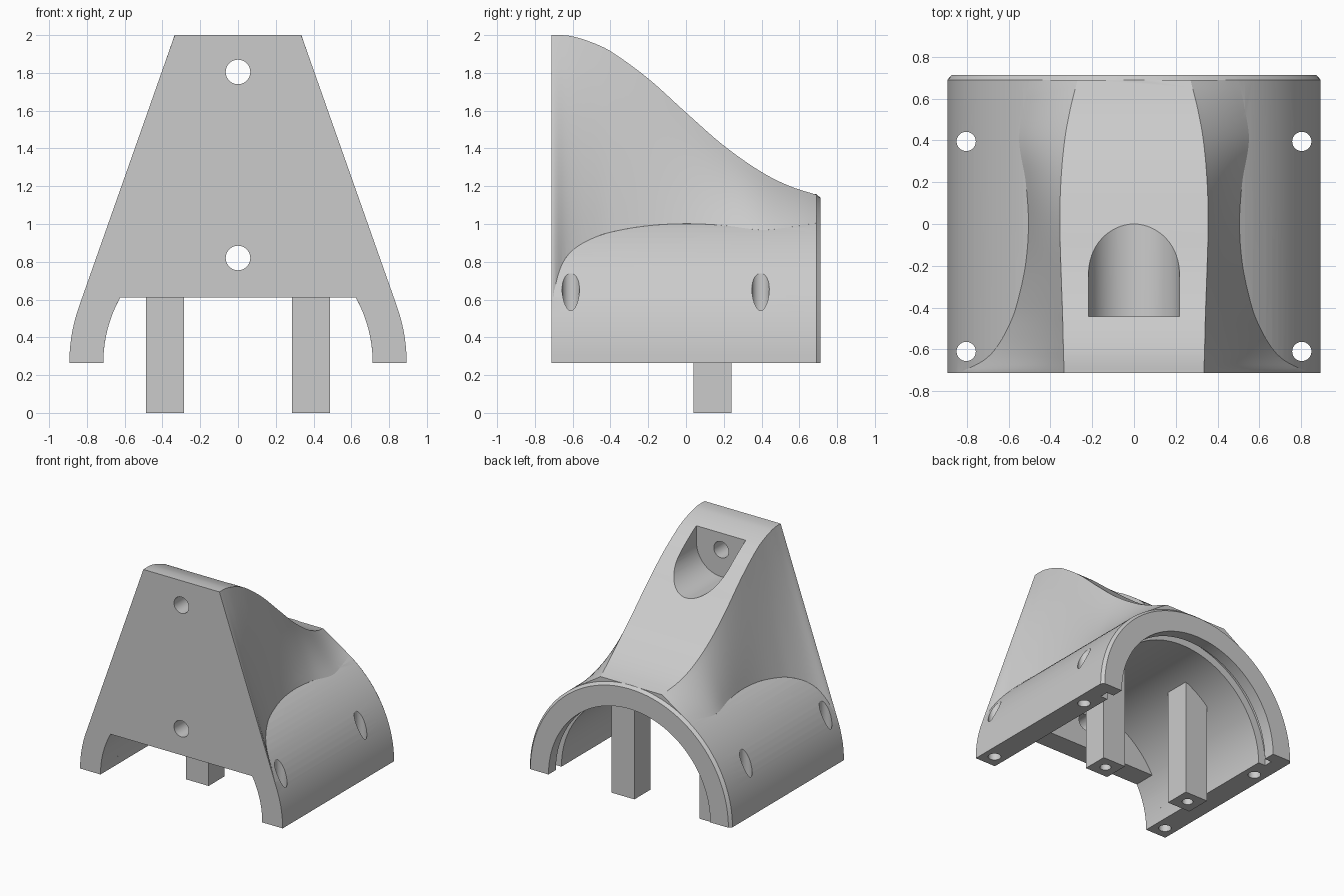
import bpy, bmesh, math
from mathutils import Vector

if "Cube" in bpy.data.objects:
    bpy.data.objects.remove(bpy.data.objects["Cube"])

ZC, R_OUT, R_IN, R_GROOVE = 0.265, 0.893, 0.713, 0.775   # arch centre height and radii
Y0, Y1 = -0.713, 0.713

grey = bpy.data.materials.new("light_grey")
grey.diffuse_color = (0.6, 0.6, 0.6, 1)
grey.use_nodes = True
grey.node_tree.nodes["Principled BSDF"].inputs["Base Color"].default_value = (0.6, 0.6, 0.6, 1)


def finish(name, bm):
    bmesh.ops.recalc_face_normals(bm, faces=bm.faces[:])
    mesh = bpy.data.meshes.new(name)
    bm.to_mesh(mesh)
    bm.free()
    mesh.materials.append(grey)
    ob = bpy.data.objects.new(name, mesh)
    bpy.context.collection.objects.link(ob)
    return ob


def loft(name, rings):
    """Solid through a series of rings with equal point counts."""
    bm = bmesh.new()
    vs = [[bm.verts.new(p) for p in ring] for ring in rings]
    n = len(rings[0])
    for a, b in zip(vs, vs[1:]):
        for i in range(n):
            j = (i + 1) % n
            bm.faces.new((a[i], a[j], b[j], b[i]))
    bm.faces.new(vs[0])
    bm.faces.new(vs[-1])
    return finish(name, bm)


def prism(name, profile, y0, y1):
    return loft(name, [[(x, y, z) for x, z in profile] for y in (y0, y1)])


def box(name, x0, x1, y0, y1, z0, z1):
    return prism(name, [(x0, z0), (x1, z0), (x1, z1), (x0, z1)], y0, y1)


def lathe(name, profile):
    """Revolve (radius, y) points about the arch axis."""
    bm = bmesh.new()
    vs = [bm.verts.new((r, y, ZC)) for r, y in profile]
    es = [bm.edges.new(e) for e in zip(vs, vs[1:])]
    bmesh.ops.spin(bm, geom=vs + es, cent=(0, 0, ZC), axis=(0, 1, 0),
                   angle=2 * math.pi, steps=128)
    bmesh.ops.remove_doubles(bm, verts=bm.verts[:], dist=1e-4)
    return finish(name, bm)


def rod(name, p0, p1, r):
    p0, p1 = Vector(p0), Vector(p1)
    u = Vector((1, 0, 0))
    v = (p1 - p0).normalized().cross(u)
    ts = [i * math.pi / 20 for i in range(40)]
    return loft(name, [[p + r * (u * math.cos(t) + v * math.sin(t)) for t in ts]
                       for p in (p0, p1)])


def combine(ob, tool, op="DIFFERENCE"):
    m = ob.modifiers.new(op.lower(), "BOOLEAN")
    m.operation, m.solver, m.object = op, "EXACT", tool
    bpy.context.view_layer.objects.active = ob
    bpy.ops.object.modifier_apply(modifier=m.name)
    bpy.data.objects.remove(tool)


def hermite(rows, y):
    """Smooth interpolation of station rows, keyed by their first value."""
    def slope(i, k):
        a, b = rows[max(i - 1, 0)], rows[min(i + 1, len(rows) - 1)]
        return (b[k] - a[k]) / (b[0] - a[0])
    i = max(j for j in range(len(rows) - 1) if rows[j][0] <= y + 1e-9)
    h = rows[i + 1][0] - rows[i][0]
    t = (y - rows[i][0]) / h
    return [(2*t**3 - 3*t**2 + 1) * rows[i][k] + (t**3 - 2*t*t + t) * h * slope(i, k)
            + (3*t*t - 2*t**3) * rows[i + 1][k] + (t**3 - t*t) * h * slope(i + 1, k)
            for k in (1, 2, 3)]


# Fin stations: y, top height, half width at top, half width where it meets the arch
STATIONS = [(Y0, 2.0, 0.335, 0.843), (-0.66, 2.0, 0.336, 0.73), (-0.6, 1.993, 0.338, 0.665),
            (-0.5, 1.962, 0.34, 0.605), (-0.4, 1.915, 0.343, 0.565), (-0.2, 1.77, 0.35, 0.52),
            (0.0, 1.59, 0.355, 0.505), (0.2, 1.415, 0.35, 0.518), (0.4, 1.275, 0.332, 0.55),
            (0.55, 1.2, 0.305, 0.53), (0.69, 1.155, 0.27, 0.5)]
rings = []
for s in range(49):
    y = Y0 + (0.69 - Y0) * (s / 48) ** 1.3
    zt, xt, xb = hermite(STATIONS, min(y, 0.69))
    dz = math.sqrt(R_OUT ** 2 - xb ** 2)
    side = [(xt + (xb - xt) * k / 8, zt + (ZC + dz - zt) * k / 8) for k in range(9)]
    side.append((xb * 0.9, ZC + dz * 0.9))
    rings.append([(x, y, z) for x, z in side] + [(-x, y, z) for x, z in reversed(side)])
fin = loft("fin", rings)

# Arch body with a chamfered back rim, joined to the fin
body = lathe("arched_bracket", [(0, Y0), (R_OUT, Y0), (R_OUT, 0.69),
                                (R_OUT - 0.02, Y1), (0, Y1)])
combine(body, fin, "UNION")
combine(body, box("cut_below", -2, 2, -2, 2, -2, ZC))

# Bore with a ring groove near the back
combine(body, lathe("cut_bore", [(0, -0.54), (R_IN, -0.54), (R_IN, 0.55), (R_GROOVE, 0.55),
                                 (R_GROOVE, 0.62), (R_IN, 0.62), (R_IN, 0.9), (0, 0.9)]))

# Opening under the front wall
top = math.asin((0.61 - ZC) / R_IN)
arc = [(R_IN * math.cos(top * i / 12), ZC + R_IN * math.sin(top * i / 12)) for i in range(13)]
arc = [(R_IN, 0)] + arc
combine(body, prism("cut_front", arc + [(-x, z) for x, z in reversed(arc)], -0.9, -0.5))

# Round-bottomed pocket in the fin
u = [(0.218 * math.cos(t), 1.808 + 0.218 * math.sin(t))
     for t in [-math.pi * i / 32 for i in range(33)]]
combine(body, prism("cut_pocket", u + [(-0.218, 2.3), (0.218, 2.3)], -0.443, 0.9))

# Front wall holes and rail holes
for z in (1.805, 0.82):
    combine(body, rod("cut_hole", (0, -0.9, z), (0, -0.4, z), 0.065))
for x in (-0.803, 0.803):
    for y in (-0.61, 0.395):
        combine(body, rod("cut_hole", (x, y, 0), (x, y, 1.3), 0.046))

# Hanging posts with blind screw holes
posts = []
for name, s in (("left_post", 1), ("right_post", -1)):
    post = box(name, s * 0.387 - 0.1, s * 0.387 + 0.1, 0.04, 0.24, 0, 0.95)
    combine(post, rod("cut_hole", (s * 0.387, 0.14, -0.1), (s * 0.387, 0.14, 0.3), 0.04))
    posts.append(post)

for ob in [body] + posts:
    bpy.ops.object.select_all(action="DESELECT")
    ob.select_set(True)
    bpy.context.view_layer.objects.active = ob
    bpy.ops.object.shade_smooth_by_angle(angle=math.radians(25))
